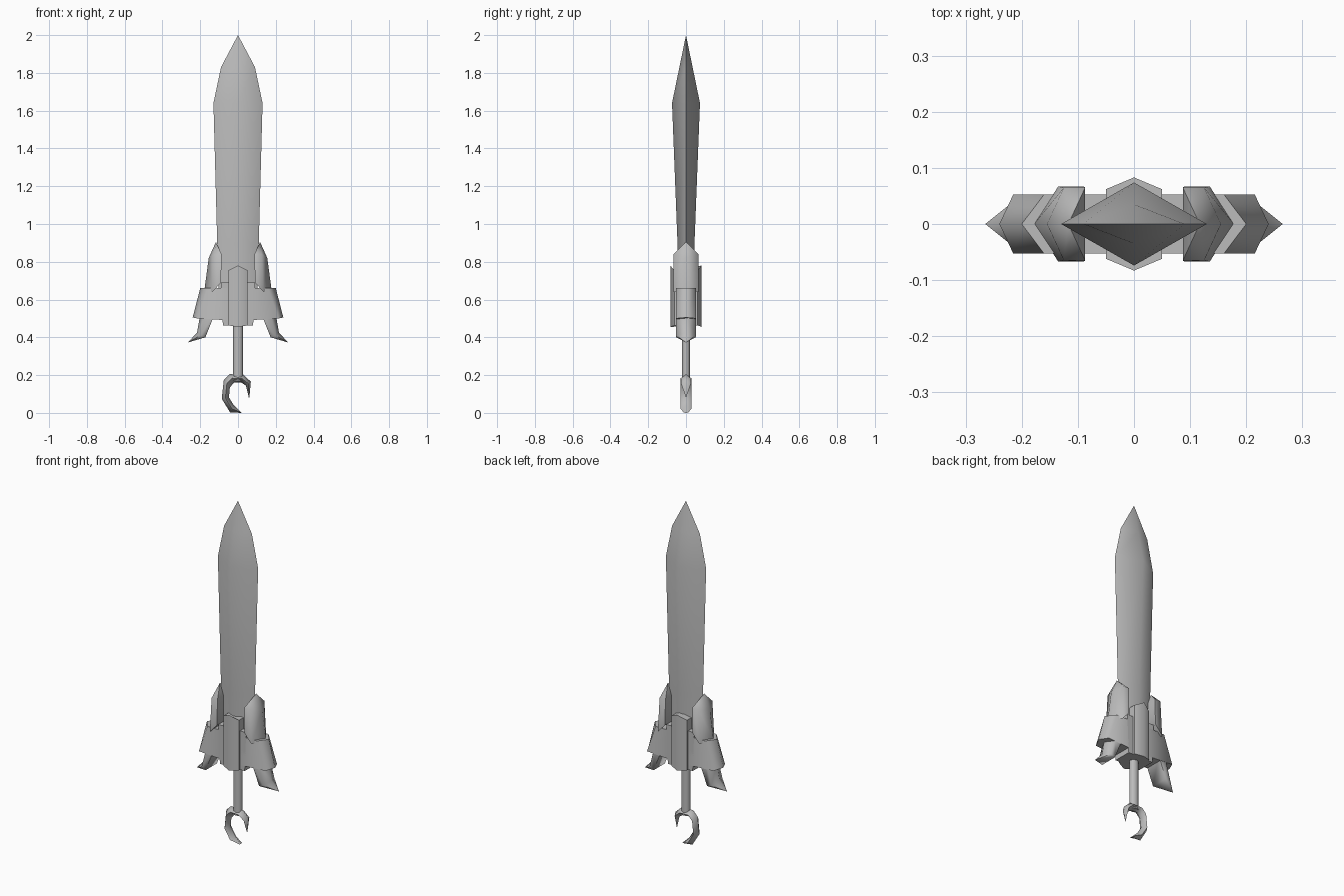
import bpy
import bmesh
import math

if "Cube" in bpy.data.objects:
    bpy.data.objects.remove(bpy.data.objects["Cube"])

steel = bpy.data.materials.new("grey steel")
steel.use_nodes = True
grey = (0.5, 0.5, 0.5, 1)
steel.diffuse_color = grey
steel.node_tree.nodes["Principled BSDF"].inputs["Base Color"].default_value = grey


def loft(name, rings, smooth=65):
    """Skin a list of equal-sized point rings and cap both ends."""
    bm = bmesh.new()
    rows = [[bm.verts.new(p) for p in ring] for ring in rings]
    n = len(rows[0])
    for a, b in zip(rows, rows[1:]):
        for i in range(n):
            j = (i + 1) % n
            bm.faces.new((a[i], a[j], b[j], b[i]))
    bm.faces.new(rows[0])
    bm.faces.new(rows[-1][::-1])
    bmesh.ops.remove_doubles(bm, verts=bm.verts, dist=0.0005)
    bmesh.ops.recalc_face_normals(bm, faces=bm.faces)
    mesh = bpy.data.meshes.new(name)
    bm.to_mesh(mesh)
    bm.free()
    mesh.materials.append(steel)
    obj = bpy.data.objects.new(name, mesh)
    bpy.context.collection.objects.link(obj)
    bpy.ops.object.select_all(action="DESELECT")
    obj.select_set(True)
    bpy.context.view_layer.objects.active = obj
    bpy.ops.object.shade_smooth_by_angle(angle=math.radians(smooth))
    return obj


def ridged(inner, mid, outer, d):
    """Section flat on front and back with a ridge on the outer side."""
    (a, az), (b, bz), (c, cz) = inner, mid, outer
    return [(a, -d, az), (b, -d, bz), (c, 0, cz), (b, d, bz), (a, d, az)]


def pair(name, sections):
    """Left part and its mirror image on the right."""
    rings = [ridged(*s) for s in sections]
    loft("left_" + name, rings)
    loft("right_" + name, [[(-x, y, z) for x, y, z in r] for r in rings])


# Blade with a diamond section
loft("blade", [[(w, 0, z), (0, d, z), (-w, 0, z), (0, -d, z)] for z, w, d in (
    (0.55, 0.1, 0.04), (0.9, 0.11, 0.045), (1.64, 0.13, 0.074),
    (1.83, 0.09, 0.035), (2, 0, 0))])

# Upright spikes hugging the blade
tip = (0.117, 0.905)
pair("spike", [
    ((0.09, 0.69), (0.135, 0.64), (0.178, 0.65), 0.067),
    ((0.087, 0.84), (0.125, 0.84), (0.155, 0.82), 0.065),
    (tip, tip, tip, 0)])

# Guard wings and the claws hanging from them
pair("guard_wing", [
    ((0.05, 0.49), (0.215, 0.5), (0.24, 0.505), 0.053),
    ((0.05, 0.66), (0.16, 0.66), (0.2, 0.66), 0.053)])
tip = (0.265, 0.373)
pair("guard_claw", [
    ((0.125, 0.52), (0.17, 0.52), (0.2, 0.52), 0.052),
    ((0.173, 0.4), (0.2, 0.41), (0.217, 0.425), 0.052),
    (tip, tip, tip, 0)])

# Collar and pointed centre plate
loft("collar", [[(w, -0.053, z), (w, 0.053, z), (-w, 0.053, z), (-w, -0.053, z)]
                for z, w in ((0.463, 0.08), (0.69, 0.09))])
loft("centre_plate", [
    [(x, y, top if x == 0 else side) for x, y in (
        (0.05, -0.062), (0.05, 0.062), (0, 0.083),
        (-0.05, 0.062), (-0.05, -0.062), (0, -0.083))]
    for top, side in ((0.455, 0.463), (0.78, 0.755))])

# Grip
loft("grip", [[(0.027 * math.cos(i * math.tau / 8), 0.022 * math.sin(i * math.tau / 8), z)
               for i in range(8)] for z in (0.17, 0.5)])

# Open hook pommel: outer point, inner point, half depth
hook = [
    ((0.06, 0.08), (0.057, 0.082), 0),
    ((0.068, 0.165), (0.042, 0.145), 0.026),
    ((0.027, 0.203), (0.015, 0.162), 0.028),
    ((-0.045, 0.205), (-0.02, 0.162), 0.028),
    ((-0.075, 0.175), (-0.043, 0.135), 0.028),
    ((-0.086, 0.075), (-0.048, 0.082), 0.028),
    ((-0.042, 0.003), (-0.022, 0.04), 0.028),
    ((0.018, 0), (0.016, 0.004), 0.012)]
loft("pommel_hook", [
    [(ox, 0, oz), ((ox + ix) / 2, d, (oz + iz) / 2),
     (ix, 0, iz), ((ox + ix) / 2, -d, (oz + iz) / 2)]
    for (ox, oz), (ix, iz), d in hook], 80)
